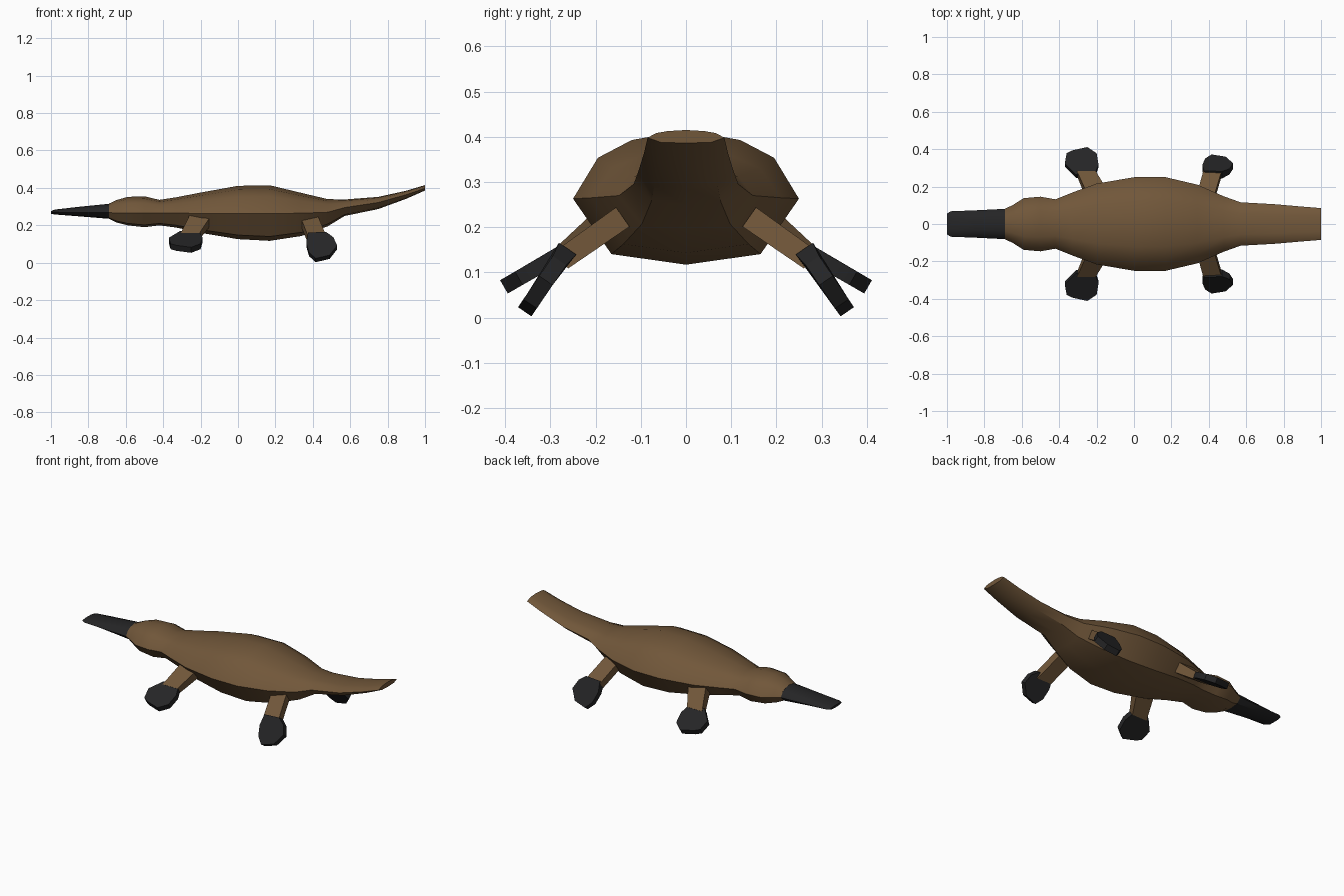
import bpy, bmesh, math
from mathutils import Vector

if "Cube" in bpy.data.objects:
    bpy.data.objects.remove(bpy.data.objects["Cube"])


def material(name, rgb):
    m = bpy.data.materials.new(name)
    m.diffuse_color = (*rgb, 1)
    m.use_nodes = True
    m.node_tree.nodes["Principled BSDF"].inputs["Base Color"].default_value = m.diffuse_color
    return m


FUR = material("brown fur", (0.165, 0.095, 0.042))
DARK = material("dark skin", (0.018, 0.018, 0.019))


def loft(name, rings, mat, angle=35):
    """Skin a chain of equal-length point rings and cap both ends."""
    bm = bmesh.new()
    rows = [[bm.verts.new(p) for p in r] for r in rings]
    n = len(rows[0])
    for a, b in zip(rows, rows[1:]):
        for i in range(n):
            j = (i + 1) % n
            bm.faces.new((a[i], a[j], b[j], b[i]))
    bm.faces.new(rows[0])
    bm.faces.new(rows[-1][::-1])
    bmesh.ops.recalc_face_normals(bm, faces=bm.faces)
    me = bpy.data.meshes.new(name)
    bm.to_mesh(me)
    bm.free()
    me.materials.append(mat)
    ob = bpy.data.objects.new(name, me)
    bpy.context.collection.objects.link(ob)
    bpy.ops.object.select_all(action='DESELECT')
    ob.select_set(True)
    bpy.context.view_layer.objects.active = ob
    bpy.ops.object.shade_smooth_by_angle(angle=math.radians(angle))
    return ob


# Half cross-section: domed back, sharp widest line, flat belly
HALF = [(0, 1), (0.48, 0.86), (0.78, 0.6), (1, 0), (0.66, -0.84), (0, -1)]
PROFILE = HALF + [(-y, z) for y, z in HALF[-2:0:-1]]


def section(x, w, low, mid, top):
    return [(x, y * w, mid + z * ((top - mid) if z > 0 else (mid - low)))
            for y, z in PROFILE]


# Head, trunk and tail: x, half width, bottom, widest height, top
BODY = [
    (-0.69, 0.082, 0.235, 0.268, 0.316),
    (-0.65, 0.100, 0.215, 0.266, 0.335),
    (-0.59, 0.138, 0.200, 0.265, 0.352),
    (-0.50, 0.146, 0.190, 0.265, 0.355),
    (-0.42, 0.132, 0.200, 0.265, 0.336),
    (-0.33, 0.168, 0.188, 0.265, 0.350),
    (-0.20, 0.216, 0.160, 0.264, 0.375),
    (0.00, 0.250, 0.126, 0.263, 0.411),
    (0.17, 0.250, 0.117, 0.263, 0.414),
    (0.34, 0.210, 0.143, 0.265, 0.373),
    (0.48, 0.148, 0.195, 0.270, 0.340),
    (0.57, 0.116, 0.250, 0.295, 0.338),
    (0.75, 0.106, 0.287, 0.322, 0.352),
    (0.90, 0.093, 0.342, 0.364, 0.385),
    (1.00, 0.085, 0.386, 0.398, 0.415),
]
loft("body", [section(*s) for s in BODY], FUR)

# Flat tapering bill
BILL = [
    (-1.00, 0.055, 0.262, 0.270, 0.276),
    (-0.98, 0.068, 0.258, 0.270, 0.284),
    (-0.85, 0.073, 0.248, 0.269, 0.299),
    (-0.69, 0.081, 0.235, 0.268, 0.315),
]
loft("bill", [section(*s) for s in BILL], DARK)


def slab(name, outline, y0, z0, slope, thick, mat, side):
    """Plate over a plan outline of (x, y), tilted down away from the body."""
    normal = Vector((0, slope, 1)).normalized()
    rings = []
    for s in (-1, 1):
        ring = []
        for x, y in outline:
            # Thickness runs from the body end to the outer end
            t = thick[0] if y < y0 else thick[1]
            p = Vector((x, y, z0 - slope * (y - y0))) + normal * t * s
            ring.append((p.x, p.y * side, p.z))
        rings.append(ring)
    loft(name, rings, mat, 30)


FRONT_FOOT = [(-0.31, 0.255), (-0.37, 0.315), (-0.36, 0.37), (-0.33, 0.385),
              (-0.25, 0.403), (-0.20, 0.37), (-0.19, 0.31), (-0.21, 0.255)]
REAR_FOOT = [(0.375, 0.265), (0.365, 0.30), (0.38, 0.335), (0.415, 0.357),
             (0.49, 0.345), (0.53, 0.31), (0.51, 0.28), (0.47, 0.262)]
FRONT_LEG = [(-0.25, 0.14), (-0.305, 0.27), (-0.205, 0.27), (-0.13, 0.14)]
REAR_LEG = [(0.335, 0.14), (0.372, 0.275), (0.470, 0.275), (0.43, 0.14)]

# Splayed legs and webbed feet on both sides
for side, label in ((-1, "right"), (1, "left")):
    slab(f"front_leg_{label}", FRONT_LEG, 0.27, 0.143, 0.80,
         (0.034, 0.021), FUR, side)
    slab(f"front_foot_{label}", FRONT_FOOT, 0.27, 0.145, 0.58,
         (0.018, 0.017), DARK, side)
    slab(f"rear_leg_{label}", REAR_LEG, 0.275, 0.128, 0.70,
         (0.026, 0.024), FUR, side)
    slab(f"rear_foot_{label}", REAR_FOOT, 0.28, 0.126, 1.47,
         (0.023, 0.018), DARK, side)
